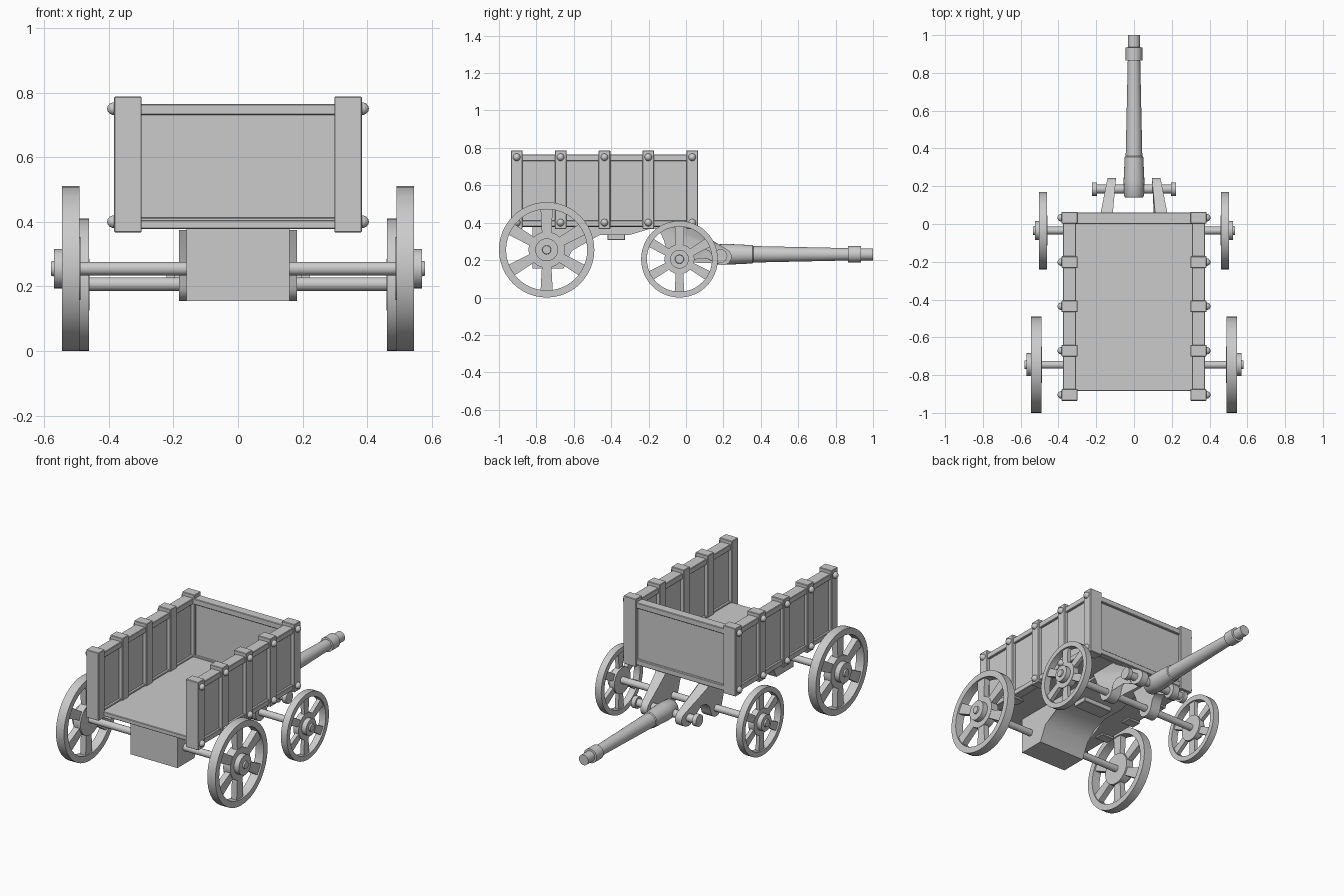
import bpy, bmesh
from math import sin, cos, pi, radians
from mathutils import Matrix, Vector

if "Cube" in bpy.data.objects:
    bpy.data.objects.remove(bpy.data.objects["Cube"])


def finish(name, bm, smooth=False):
    bmesh.ops.recalc_face_normals(bm, faces=bm.faces)
    me = bpy.data.meshes.new(name)
    bm.to_mesh(me)
    bm.free()
    ob = bpy.data.objects.new(name, me)
    bpy.context.collection.objects.link(ob)
    if smooth:
        me.shade_smooth()
        me.set_sharp_from_angle(angle=radians(35))
    return ob


def box(name, x, y, z, bevel=0.003):
    bm = bmesh.new()
    c = Vector(((x[0] + x[1]) / 2, (y[0] + y[1]) / 2, (z[0] + z[1]) / 2))
    m = Matrix.Translation(c) @ Matrix.Diagonal((x[1] - x[0], y[1] - y[0], z[1] - z[0], 1))
    bmesh.ops.create_cube(bm, size=1, matrix=m)
    if bevel:
        bmesh.ops.bevel(bm, geom=bm.edges[:], offset=bevel, segments=1, affect='EDGES')
    return finish(name, bm)


def lathe(name, profile, axis, centre, ring=False, n=32):
    """Revolve (distance along axis, radius) points; ring=True closes the profile."""
    bm = bmesh.new()
    loops = []
    for d, r in profile:
        loop = []
        for i in range(n):
            u, v = r * cos(2 * pi * i / n), r * sin(2 * pi * i / n)
            p = Vector((d, u, v)) if axis == 'X' else Vector((u, d, v))
            loop.append(bm.verts.new(p + Vector(centre)))
        loops.append(loop)
    pairs = list(zip(loops, loops[1:]))
    if ring:
        pairs.append((loops[-1], loops[0]))
    else:
        bm.faces.new(loops[0])
        bm.faces.new(loops[-1])
    for a, b in pairs:
        for i in range(n):
            j = (i + 1) % n
            bm.faces.new((a[i], a[j], b[j], b[i]))
    return finish(name, bm, True)


def extrude_x(name, pts, x_range):
    """Side profile (y, z) between x limits given as functions of y."""
    bm = bmesh.new()
    a, b = [[bm.verts.new((x_range(y)[k], y, z)) for y, z in pts] for k in (0, 1)]
    bm.faces.new(a)
    bm.faces.new(b)
    n = len(pts)
    for i in range(n):
        j = (i + 1) % n
        bm.faces.new((a[i], a[j], b[j], b[i]))
    bmesh.ops.triangulate(bm, faces=[f for f in bm.faces if len(f.verts) > 4])
    return finish(name, bm, True)


def arc(y, z, r, a0, a1, n=8):
    angs = [radians(a0 + (a1 - a0) * i / n) for i in range(n + 1)]
    return [(y + r * cos(a), z + r * sin(a)) for a in angs]


def span(s, a, b):
    return (min(s * a, s * b), max(s * a, s * b))


# Wagon bed and head board
box("floor", (-0.33, 0.33), (-0.885, 0.03), (0.378, 0.405))
box("head_panel", (-0.31, 0.31), (0.015, 0.045), (0.38, 0.75))
for z in ((0.38, 0.413), (0.73, 0.765)):
    box("head_rail", (-0.31, 0.31), (0.0, 0.06), z)

# Side boards with rails, posts and domed bolts
post_y = [-0.905 + i * 0.2345 for i in range(5)]
for s in (-1, 1):
    box("side_panel", span(s, 0.322, 0.362), (-0.9, 0.03), (0.38, 0.75))
    for z in ((0.38, 0.413), (0.73, 0.765)):
        box("side_rail", span(s, 0.307, 0.376), (-0.9, 0.04), z)
    for y in post_y:
        box("side_post", span(s, 0.298, 0.384), (y - 0.031, y + 0.031), (0.367, 0.787))
        for z in (0.40, 0.75):
            dome = [(s * (0.38 + d), r) for d, r in
                    ((0, 0.02), (0.008, 0.02), (0.017, 0.016), (0.023, 0.009), (0.025, 0.002))]
            lathe("bolt", dome, 'X', (0, y, z), n=14)

# Undercarriage: arched rear bolster with plate and cross block
extrude_x("chassis", [(-0.82, 0.385), (-0.82, 0.155), (-0.655, 0.155), (-0.61, 0.25),
                      (-0.55, 0.305), (-0.46, 0.335), (-0.3, 0.335), (-0.2, 0.365),
                      (0.03, 0.365), (0.03, 0.385)], lambda y: (-0.16, 0.16))
box("cross_block", (-0.1, 0.1), (-0.42, -0.325), (0.307, 0.39))

# Front brackets: lobe round the axle, scalloped arm, rounded end
outline = ([(-0.15, 0.375), (-0.12, 0.31)] + arc(-0.035, 0.208, 0.053, 180, 350)
           + [(0.03, 0.24), (0.055, 0.262), (0.09, 0.266), (0.125, 0.25), (0.15, 0.215)]
           + arc(0.198, 0.218, 0.046, 200, 430) + [(0.12, 0.315), (0.05, 0.357), (0.03, 0.375)])
for s in (-1, 1):
    def splay(y, s=s):
        t = max(0, min(1, (0.245 - y) / 0.22))
        return span(s, 0.095 + 0.02 * t, 0.14 + 0.043 * t)
    extrude_x("front_bracket", outline, splay)

# Hitch pin and tongue
lathe("hitch_pin", [(-0.222, 0.036), (-0.195, 0.036), (-0.195, 0.024), (0.195, 0.024),
                    (0.195, 0.036), (0.222, 0.036)], 'X', (0, 0.185, 0.222), n=24)
lathe("tongue", [(0.14, 0.046), (0.15, 0.053), (0.23, 0.055), (0.355, 0.049), (0.36, 0.044),
                 (0.865, 0.033), (0.866, 0.044), (0.935, 0.044), (0.936, 0.032), (1.0, 0.032)],
      'Y', (0, 0, 0.231), n=24)


# Wheels and axles
def wheel(label, s, y, r, rim_in, x0, x1, hub, cap, tip, spoke):
    c, z = (0, y, r), r
    lathe(label + "_rim", [(s * x0, rim_in), (s * x0, r), (s * x1, r), (s * x1, rim_in)],
          'X', c, ring=True, n=48)
    lathe(label + "_hub", [(s * (x0 - 0.002), hub), (s * (x1 - 0.008), hub),
                           (s * (x1 - 0.008), cap), (s * tip, cap), (s * tip, 0.024),
                           (s * (tip + 0.009), 0.022)], 'X', c)
    for i in range(6):
        a = radians(60 * i)
        ob = box(label + "_spoke", (x0 + 0.008, x1 - 0.01), (-spoke / 2, spoke / 2),
                 (hub * 0.8, rim_in + 0.01), 0)
        for v in ob.data.vertices:      # spokes narrow toward the hub
            if v.co.z < hub:
                v.co.y *= 0.75
            if s < 0:
                v.co.x *= -1
        if s < 0:
            ob.data.flip_normals()
        ob.data.transform(Matrix.Translation((0, y, z)) @ Matrix.Rotation(a, 4, 'X'))


for s in (-1, 1):
    wheel("rear_wheel", s, -0.745, 0.255, 0.217, 0.49, 0.545, 0.097, 0.061, 0.57, 0.066)
    wheel("front_wheel", s, -0.035, 0.205, 0.174, 0.461, 0.503, 0.08, 0.05, 0.525, 0.052)
for name, y, z, x in (("rear_axle", -0.745, 0.255, 0.5), ("front_axle", -0.035, 0.207, 0.47)):
    lathe(name, [(-x, 0.021), (x, 0.021)], 'X', (0, y, z), n=20)
